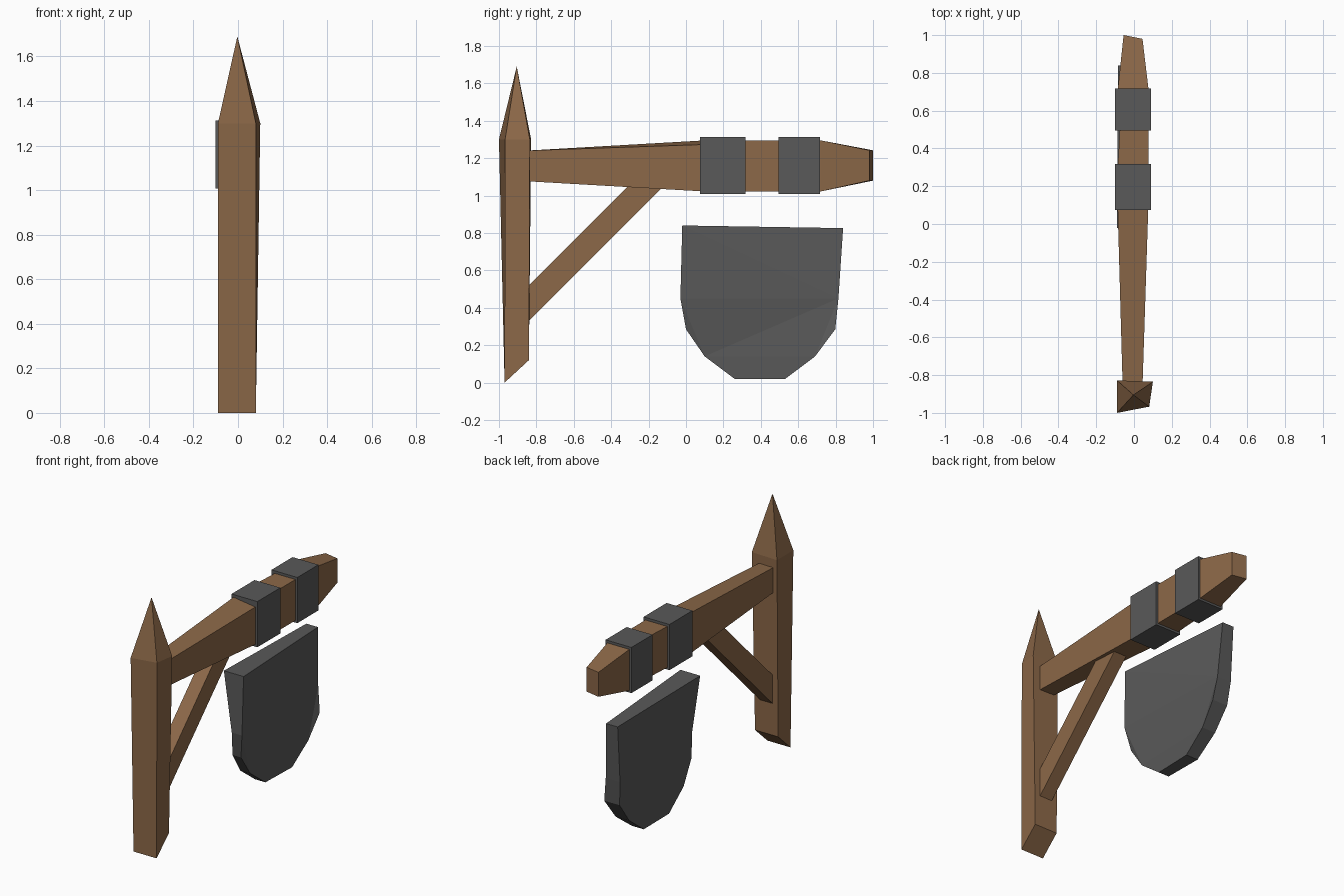
import bpy, bmesh

if "Cube" in bpy.data.objects:
    bpy.data.objects.remove(bpy.data.objects["Cube"])


def material(name, rgb):
    m = bpy.data.materials.new(name)
    m.diffuse_color = (*rgb, 1.0)
    m.use_nodes = True
    m.node_tree.nodes["Principled BSDF"].inputs["Base Color"].default_value = m.diffuse_color
    return m


wood = material("brown wood", (0.262, 0.138, 0.065))
iron = material("dark grey iron", (0.100, 0.100, 0.100))


def loft(name, rings, mat, tip=None):
    """Skin matching rings of points, cap both ends (or close to a tip)."""
    bm = bmesh.new()
    loops = [[bm.verts.new(p) for p in ring] for ring in rings]
    n = len(loops[0])
    for a, b in zip(loops, loops[1:]):
        for i in range(n):
            j = (i + 1) % n
            bm.faces.new((a[i], a[j], b[j], b[i]))
    bm.faces.new(loops[0])
    if tip:
        t = bm.verts.new(tip)
        for i in range(n):
            bm.faces.new((loops[-1][i], loops[-1][(i + 1) % n], t))
    else:
        bm.faces.new(loops[-1])
    bmesh.ops.recalc_face_normals(bm, faces=bm.faces)
    me = bpy.data.meshes.new(name)
    bm.to_mesh(me)
    bm.free()
    me.materials.append(mat)
    ob = bpy.data.objects.new(name, me)
    bpy.context.collection.objects.link(ob)
    return ob


def section(y, x0, x1, z0, z1, skew=0.0, drop=0.0):
    """Rectangle across the beam; +x side moved in y, its top corner lowered."""
    return [(x0, y, z0), (x1, y - skew, z0), (x1, y - skew, z1 - drop), (x0, y, z1)]


# Post with slanted foot and pointed top
loft("post", [
    [(-0.09, -0.97, 0), (0.08, -0.97, 0), (0.08, -0.84, 0.12), (-0.09, -0.84, 0.12)],
    [(-0.09, -1.0, 1.3), (0.08, -0.967, 1.3), (0.10, -0.835, 1.3), (-0.09, -0.828, 1.3)],
], wood, tip=(-0.003, -0.905, 1.69))

# Horizontal beam
loft("beam", [
    section(-0.86, -0.06, 0.045, 1.077, 1.24),
    section(0.10, -0.087, 0.076, 1.022, 1.295, drop=0.022),
    section(0.32, -0.085, 0.076, 1.022, 1.295),
    section(0.50, -0.075, 0.076, 1.022, 1.295),
    section(0.72, -0.085, 0.076, 1.022, 1.295),
    section(1.0, -0.055, 0.045, 1.08, 1.242, skew=0.02),
], wood)

# Diagonal brace running into the underside of the beam
loft("brace", [
    [(x, -0.86, 0.31), (x, -0.11, 1.06), (x, -0.30, 1.06), (x, -0.86, 0.50)]
    for x in (-0.05, 0.043)
], wood)

# Iron bands around the beam
for name, y0, y1 in (("inner_band", 0.075, 0.317), ("outer_band", 0.495, 0.717)):
    loft(name, [section(y, -0.10, 0.09, 1.008, 1.312) for y in (y0, y1)], iron)

# Hanging sign plate: (y, z, left x, right x) around its outline
outline = [
    (-0.02, 0.84, -0.09, 0.055), (-0.03, 0.45, -0.025, 0.05),
    (0.0, 0.285, -0.04, 0.022), (0.10, 0.14, -0.053, 0.02),
    (0.26, 0.02, -0.057, 0.02), (0.53, 0.02, -0.06, 0.028),
    (0.69, 0.14, -0.065, 0.035), (0.798, 0.285, -0.07, 0.043),
    (0.815, 0.45, -0.085, 0.02), (0.84, 0.826, -0.085, 0.0),
]
sign = loft("hanging_sign", [
    [(xl, y, z) for y, z, xl, xr in outline],
    [(xr, y, z) for y, z, xl, xr in outline],
], iron)
# Split the slightly warped faces into flat triangles
bm = bmesh.new()
bm.from_mesh(sign.data)
bmesh.ops.triangulate(bm, faces=bm.faces)
bm.to_mesh(sign.data)
bm.free()
